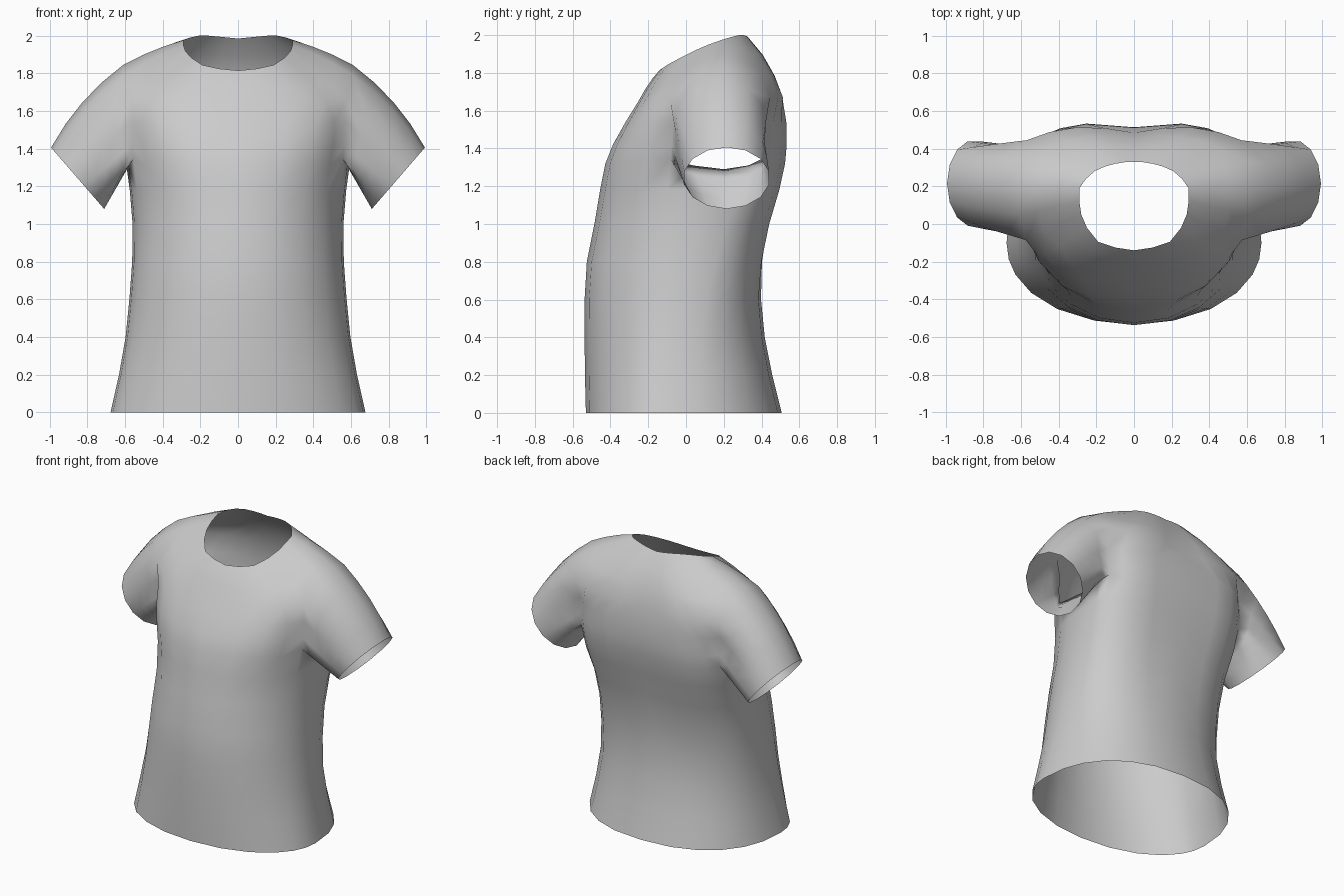
import bpy, bmesh
from math import sin, cos, pi, radians, exp
from mathutils import Vector

if "Cube" in bpy.data.objects:
    bpy.data.objects.remove(bpy.data.objects["Cube"])

bm = bmesh.new()

# Columns run from front centre round the side to back centre (half the shirt)
ANGLES = [0, 18, 36, 53, 68, 79, 90, 104, 118, 133, 148, 164, 180]
A0, A1, SIDE = 4, 8, 6          # armhole columns and side-seam column

# Torso sections: height, half width, front y, back y, side-seam y
SECTIONS = [
    (0.00, .677, -.530, .507, -.10), (0.20, .632, -.535, .457, -.08),
    (0.40, .597, -.537, .417, -.05), (0.60, .577, -.537, .397, -.02),
    (0.80, .562, -.525, .412, .02), (1.00, .560, -.485, .453, .08),
    (1.18, .575, -.455, .505, .16), (1.32, .590, -.427, .535, .20),
    (1.42, .600, -.387, .544, .20), (1.54, .600, -.320, .542, .18)]
ARMPIT = 7                      # row where the armhole starts

# Line across the chest, over the shoulder and across the back
YOKE = [(0, -.255, 1.645), (.17, -.245, 1.645), (.33, -.22, 1.645), (.47, -.165, 1.65),
        (.575, -.085, 1.66), (.61, .05, 1.79), (.61, .19, 1.845), (.605, .33, 1.80),
        (.57, .445, 1.67), (.45, .488, 1.67), (.31, .513, 1.67), (.16, .51, 1.67),
        (0, .485, 1.67)]
NECK = [(0, -.14, 1.815), (.1, -.125, 1.825), (.19, -.095, 1.845), (.25, -.02, 1.885),
        (.28, .05, 1.92), (.29, .12, 1.95), (.29, .19, 1.975), (.255, .24, 1.99),
        (.21, .28, 2.0), (.155, .305, 2.0), (.1, .32, 1.995), (.05, .328, 1.99),
        (0, .33, 1.985)]


def ramp(z, low, high):
    return min(max((z - low) / (high - low), 0), 1)


def section(z, w, front, back, side):
    """Rounded torso section, squarer at the chest, with a groove down the spine."""
    pts = []
    for a in ANGLES:
        s, c = sin(radians(a)), cos(radians(a))
        n = 2.1 + .8 * ramp(z, 1.1, 1.6) if a <= 90 else 2.3 + .7 * ramp(z, .4, 1.2)
        x = w * max(s, 0) ** (2 / n) if 0 < a < 180 else 0
        depth = abs(c) ** (2 / n)
        y = side + depth * ((front if a <= 90 else back) - side)
        if a > 90:
            y -= .03 * exp(-(x / .15) ** 2) * ramp(z, .6, 1.2)
        pts.append(Vector((x, y, z)))
    return pts


def yoke(t):
    """Blend from the yoke line to the neckline, slightly domed."""
    pts = []
    for a, p, q in zip(ANGLES, YOKE, NECK):
        v = Vector(p).lerp(Vector(q), t)
        dome = 4 * t * (1 - t)
        v.z += .012 * dome
        v.y += .022 * dome * max(0, -cos(radians(a)))
        pts.append(v)
    return pts


# Torso, leaving the armhole open
points = [section(*s) for s in SECTIONS] + [yoke(t) for t in (0, .33, .67, 1)]
for j, dz in zip(range(A0, A1 + 1), (.025, -.01, -.03, -.01, .025)):
    points[ARMPIT][j].z += dz   # rounded underarm
rows = [[None if ARMPIT < r < len(SECTIONS) and A0 < j < A1 else bm.verts.new(p)
         for j, p in enumerate(row)] for r, row in enumerate(points)]
for r in range(len(rows) - 1):
    for j in range(len(ANGLES) - 1):
        if ARMPIT <= r < len(SECTIONS) and A0 <= j < A1:
            continue
        bm.faces.new((rows[r][j], rows[r][j + 1], rows[r + 1][j + 1], rows[r + 1][j]))

# Armhole loop: under the arm, up the back, over the shoulder, down the front
top = len(SECTIONS)
loop = [rows[ARMPIT][j] for j in range(SIDE, A1 + 1)]
loop += [rows[r][A1] for r in range(ARMPIT + 1, top)]
loop += [rows[top][j] for j in range(A1, A0 - 1, -1)]
loop += [rows[r][A0] for r in range(top - 1, ARMPIT, -1)]
loop += [rows[ARMPIT][j] for j in range(A0, SIDE)]

# Sleeve from the armhole to the tilted round cuff
N = len(loop)
centre, up = Vector((.852, .215, 1.243)), Vector((.141, 0, .163))
start = [v.co.copy() for v in loop]
previous = loop
for t in (.25, .5, .75, 1):
    ring = []
    for k in range(N):
        a = 2 * pi * k / N
        cuff = centre - up * cos(a) + Vector((0, .23 * sin(a), 0))
        p = start[k].lerp(cuff, t)
        p += Vector((.024, 0, .022)) * 4 * t * (1 - t) * max(0, -cos(a))
        ring.append(bm.verts.new(p))
    for k in range(N):
        m = (k + 1) % N
        bm.faces.new((previous[k], previous[m], ring[m], ring[k]))
    previous = ring

for f in bm.faces:
    f.smooth = True
mesh = bpy.data.meshes.new("shirt")
bm.to_mesh(mesh)
bm.free()
shirt = bpy.data.objects.new("shirt", mesh)
bpy.context.collection.objects.link(shirt)

# Mirror the half to the other side
mirror = shirt.modifiers.new("mirror", 'MIRROR')
mirror.use_clip = True
mirror.merge_threshold = .001
